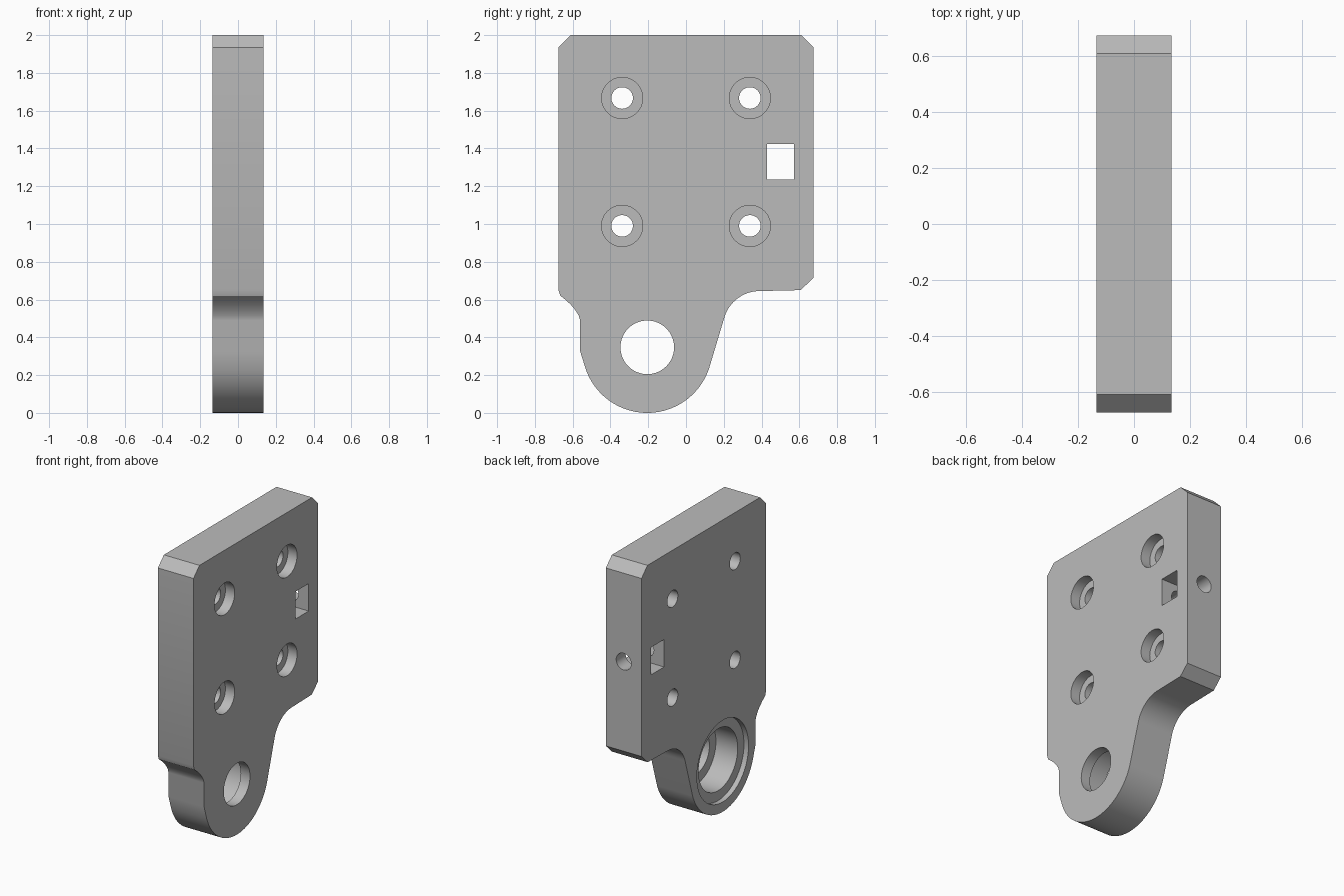
import bpy
import bmesh
from math import sin, cos, radians, pi
from mathutils import Matrix

old = bpy.data.objects.get("Cube")
if old:
    bpy.data.objects.remove(old, do_unlink=True)

HALF = 0.135  # half the plate thickness

# Material
grey = bpy.data.materials.new("plain grey")
grey.use_nodes = True
grey.diffuse_color = (0.5, 0.5, 0.5, 1)
grey.node_tree.nodes["Principled BSDF"].inputs["Base Color"].default_value = (0.5, 0.5, 0.5, 1)


def arc(cy, cz, r, start, end, steps):
    """Points on an arc in the y-z plane, angles in degrees."""
    angles = [radians(start + (end - start) * i / steps) for i in range(steps + 1)]
    return [(cy + r * cos(a), cz + r * sin(a)) for a in angles]


def mesh_object(name, bm):
    bmesh.ops.recalc_face_normals(bm, faces=bm.faces[:])
    mesh = bpy.data.meshes.new(name)
    bm.to_mesh(mesh)
    bm.free()
    mesh.materials.append(grey)
    obj = bpy.data.objects.new(name, mesh)
    bpy.context.scene.collection.objects.link(obj)
    return obj


def prism(name, outline, x0, x1):
    """Extrude a y-z outline along x."""
    bm = bmesh.new()
    face = bm.faces.new([bm.verts.new((x0, y, z)) for y, z in outline])
    grown = bmesh.ops.extrude_face_region(bm, geom=[face])["geom"]
    verts = [v for v in grown if isinstance(v, bmesh.types.BMVert)]
    bmesh.ops.translate(bm, verts=verts, vec=(x1 - x0, 0, 0))
    return mesh_object(name, bm)


def drill(name, y, z, r, x0, x1, sides=48):
    return prism(name, arc(y, z, r, 0, 360 - 360 / sides, sides - 1), x0, x1)


# Plate outline: chamfered block, fillet, rounded lug, small hollow at the front
outline = [(-0.675, 1.935), (-0.61, 2), (0.61, 2), (0.675, 1.935),
           (0.675, 0.715), (0.607, 0.65)]
outline += arc(0.39, 0.45, 0.195, 90, 163, 16)
outline += arc(-0.205, 0.345, 0.345, -19, -161, 40)
outline += [(-0.56, 0.325), (-0.56, 0.49), (-0.568, 0.515), (-0.587, 0.546),
            (-0.61, 0.573), (-0.637, 0.598), (-0.665, 0.62), (-0.675, 0.65)]
plate = prism("mounting_plate", outline, -HALF, HALF)

# Counterbored screw holes
cutters = []
for y in (-0.338, 0.338):
    for z in (0.99, 1.667):
        cutters.append(drill("screw_hole", y, z, 0.057, -0.3, 0.3))
        cutters.append(drill("counterbore", y, z, 0.109, HALF - 0.07, 0.3))

# Stepped bearing seat in the lug
for r, x_end in ((0.142, 0.3), (0.212, HALF - 0.07), (0.28, -HALF + 0.035)):
    cutters.append(drill("bearing_seat", -0.205, 0.347, r, -0.3, x_end, 64))

# Nut slot and the cross hole from the back edge
cutters.append(prism("nut_slot", [(0.43, 1.235), (0.573, 1.235), (0.573, 1.423), (0.43, 1.423)],
                     -0.3, 0.3))
bm = bmesh.new()
bmesh.ops.create_cone(bm, cap_ends=True, segments=40, radius1=0.057, radius2=0.057, depth=0.5,
                      matrix=Matrix.Translation((0, 0.55, 1.329)) @ Matrix.Rotation(pi / 2, 4, "X"))
cutters.append(mesh_object("cross_hole", bm))

# Cut, then discard the cutters
bpy.context.view_layer.objects.active = plate
for cutter in cutters:
    cutter.hide_render = True
    mod = plate.modifiers.new("cut", "BOOLEAN")
    mod.operation = "DIFFERENCE"
    mod.solver = "EXACT"
    mod.object = cutter
    bpy.ops.object.modifier_apply(modifier=mod.name)
    bpy.data.objects.remove(cutter, do_unlink=True)

# Smooth the curved walls, keep the edges sharp
bpy.ops.object.select_all(action="DESELECT")
plate.select_set(True)
bpy.ops.object.shade_smooth_by_angle(angle=radians(25))
